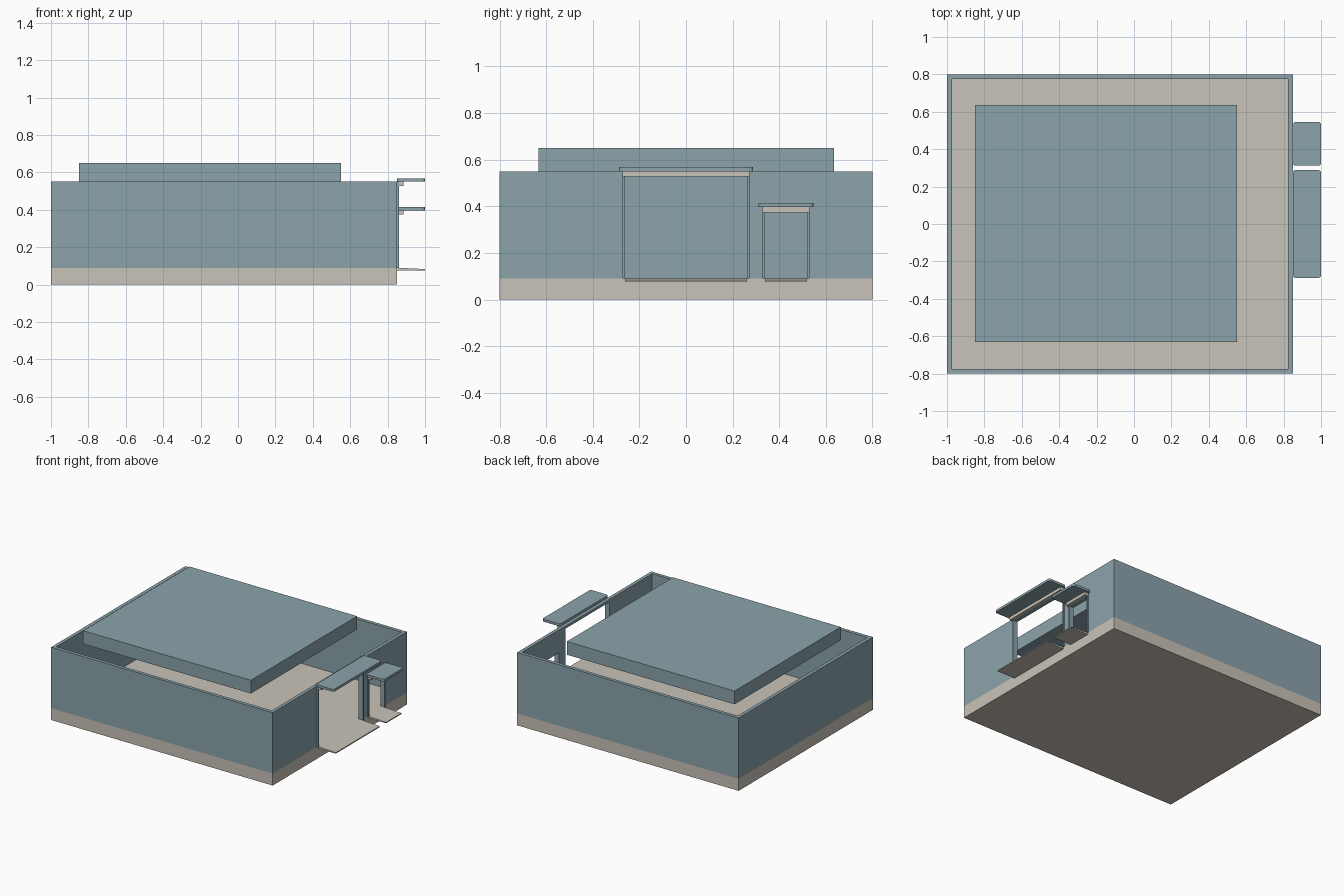
import bpy, bmesh
from mathutils import Vector

old = bpy.data.objects.get("Cube")
if old:
    bpy.data.objects.remove(old, do_unlink=True)


def material(name, rgb):
    m = bpy.data.materials.new(name)
    m.use_nodes = True
    m.diffuse_color = (*rgb, 1)
    bsdf = next(n for n in m.node_tree.nodes if n.type == 'BSDF_PRINCIPLED')
    bsdf.inputs["Base Color"].default_value = (*rgb, 1)
    return m


TEAL = material("grey teal", (0.26, 0.37, 0.41))
BEIGE = material("warm beige", (0.59, 0.55, 0.48))


def prism(name, points, push, mat, round_corners=0):
    """Extrude a flat outline of 3D points along push."""
    bm = bmesh.new()
    face = bm.faces.new([bm.verts.new(p) for p in points])
    push = Vector(push)
    ext = bmesh.ops.extrude_face_region(bm, geom=[face])
    bmesh.ops.translate(bm, vec=push, verts=[
        v for v in ext["geom"] if isinstance(v, bmesh.types.BMVert)])
    if round_corners:
        upright = [e for e in bm.edges
                   if abs((e.verts[0].co - e.verts[1].co).dot(push)) > 1e-6]
        bmesh.ops.bevel(bm, geom=upright, offset=round_corners, segments=3,
                        profile=0.5, affect='EDGES')
    bmesh.ops.recalc_face_normals(bm, faces=bm.faces)
    mesh = bpy.data.meshes.new(name)
    bm.to_mesh(mesh)
    bm.free()
    mesh.materials.append(mat)
    ob = bpy.data.objects.new(name, mesh)
    bpy.context.scene.collection.objects.link(ob)
    return ob


def box(name, x, y, z, mat, round_corners=0):
    pts = [(x[0], y[0], z[0]), (x[1], y[0], z[0]),
           (x[1], y[1], z[0]), (x[0], y[1], z[0])]
    return prism(name, pts, (0, 0, z[1] - z[0]), mat, round_corners)


WEST, EAST, SIDE = -1.0, 0.85, 0.8
FLOOR, TOP, WALL = 0.09, 0.55, 0.026
JAMB = 0.01
# each doorway: name, opening start and end in y, underside of canopy
DOORS = [("main", -0.262, 0.262, 0.55), ("side", 0.338, 0.52, 0.397)]

# Foundation and the floating roof panel
box("floor_slab", (WEST, EAST), (-SIDE, SIDE), (0, FLOOR), BEIGE)
box("roof_panel", (-0.85, 0.55), (-0.632, 0.635), (TOP, 0.65), TEAL)

# Three plain walls as one U-shaped plan
inner_x, inner_y, east_in = WEST + WALL, SIDE - WALL, EAST - WALL
plan = [(east_in, -SIDE), (WEST, -SIDE), (WEST, SIDE), (east_in, SIDE),
        (east_in, inner_y), (inner_x, inner_y),
        (inner_x, -inner_y), (east_in, -inner_y)]
prism("plain_walls", [(x, y, FLOOR) for x, y in plan],
      (0, 0, TOP - FLOOR), TEAL)

# Entrance wall with notches for the doorways
outline = [(-SIDE, FLOOR)]
for _, y0, y1, head in DOORS:
    lintel = head - 0.02
    outline += [(y0, FLOOR), (y0, lintel), (y1, lintel), (y1, FLOOR)]
outline += [(SIDE, FLOOR), (SIDE, TOP), (-SIDE, TOP)]
prism("entrance_wall", [(east_in, y, z) for y, z in outline],
      (WALL, 0, 0), TEAL)

# Frame, lintel, canopy and ramp for each doorway
for name, y0, y1, head in DOORS:
    a, b = y0 - JAMB, y1 + JAMB
    lintel = head - 0.02
    frame = [(a, FLOOR), (y0, FLOOR), (y0, lintel), (y1, lintel),
             (y1, FLOOR), (b, FLOOR), (b, head), (a, head)]
    prism(name + "_door_frame", [(EAST, y, z) for y, z in frame],
          (0.011, 0, 0), TEAL)
    box(name + "_lintel", (0.861, 0.885), (a, b), (head - 0.023, head), BEIGE)
    box(name + "_canopy", (EAST, 1.0), (a - 0.016, b + 0.016),
        (head, head + 0.018), TEAL, 0.014)
    ramp = [(EAST, FLOOR), (EAST, 0.075), (1.0, 0.075), (1.0, 0.083)]
    prism(name + "_ramp", [(x, y0, z) for x, z in ramp],
          (0, y1 - y0, 0), BEIGE)
